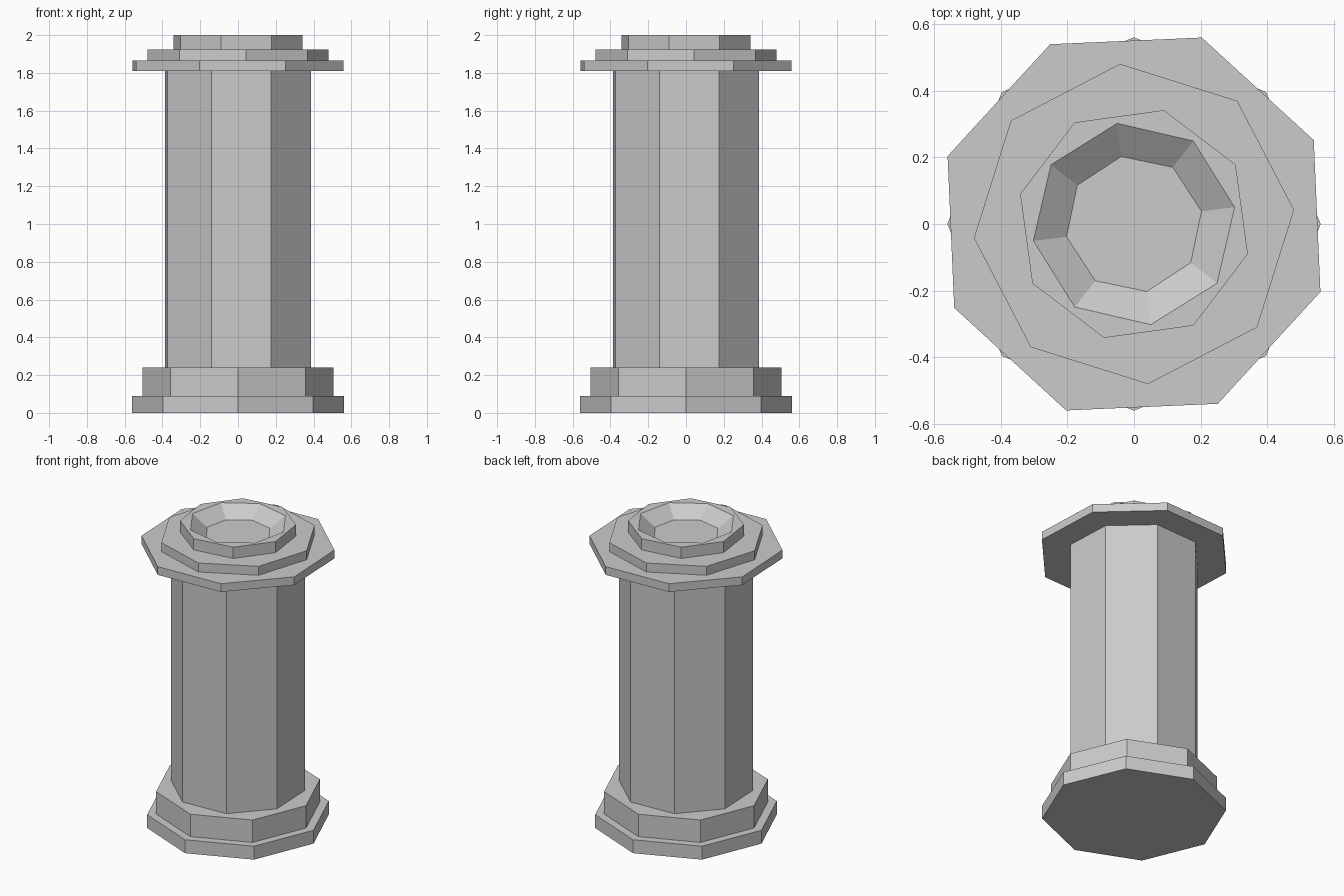
import bpy
import bmesh
from math import cos, sin, radians

if "Cube" in bpy.data.objects:
    bpy.data.objects.remove(bpy.data.objects["Cube"])

SIDES = 8


def stack(name, rings):
    """Closed eight-sided solid through rings of (radius, z, turn in degrees)."""
    bm = bmesh.new()
    loops = []
    for radius, z, turn in rings:
        angles = [radians(turn + 360 * i / SIDES) for i in range(SIDES)]
        loops.append([bm.verts.new((radius * cos(a), radius * sin(a), z)) for a in angles])
    for low, high in zip(loops, loops[1:]):
        for i in range(SIDES):
            j = (i + 1) % SIDES
            bm.faces.new((low[i], low[j], high[j], high[i]))
    bm.faces.new(loops[0][::-1])
    bm.faces.new(loops[-1])
    bmesh.ops.recalc_face_normals(bm, faces=bm.faces[:])
    mesh = bpy.data.meshes.new(name)
    bm.to_mesh(mesh)
    bm.free()
    obj = bpy.data.objects.new(name, mesh)
    bpy.context.collection.objects.link(obj)
    return obj


def slab(name, radius, bottom, top, turn):
    return stack(name, [(radius, bottom, turn), (radius, top, turn)])


# Stepped foot
slab("plinth", 0.56, 0.0, 0.09, 0)
slab("foot_block", 0.505, 0.09, 0.24, 0)

# Column shaft, slightly turned
slab("shaft", 0.412, 0.24, 1.81, 25.1)

# Stepped capital, each tier turned differently
slab("capital_plate", 0.595, 1.81, 1.865, 25)
slab("capital_step", 0.482, 1.865, 1.925, 5)

# Top rim with the shallow faceted bowl sunk into it
stack("bowl_rim", [(0.353, 1.925, 30.3), (0.353, 2.0, 30.3),
                   (0.306, 2.0, 9.5), (0.206, 1.93, 10.7)])
